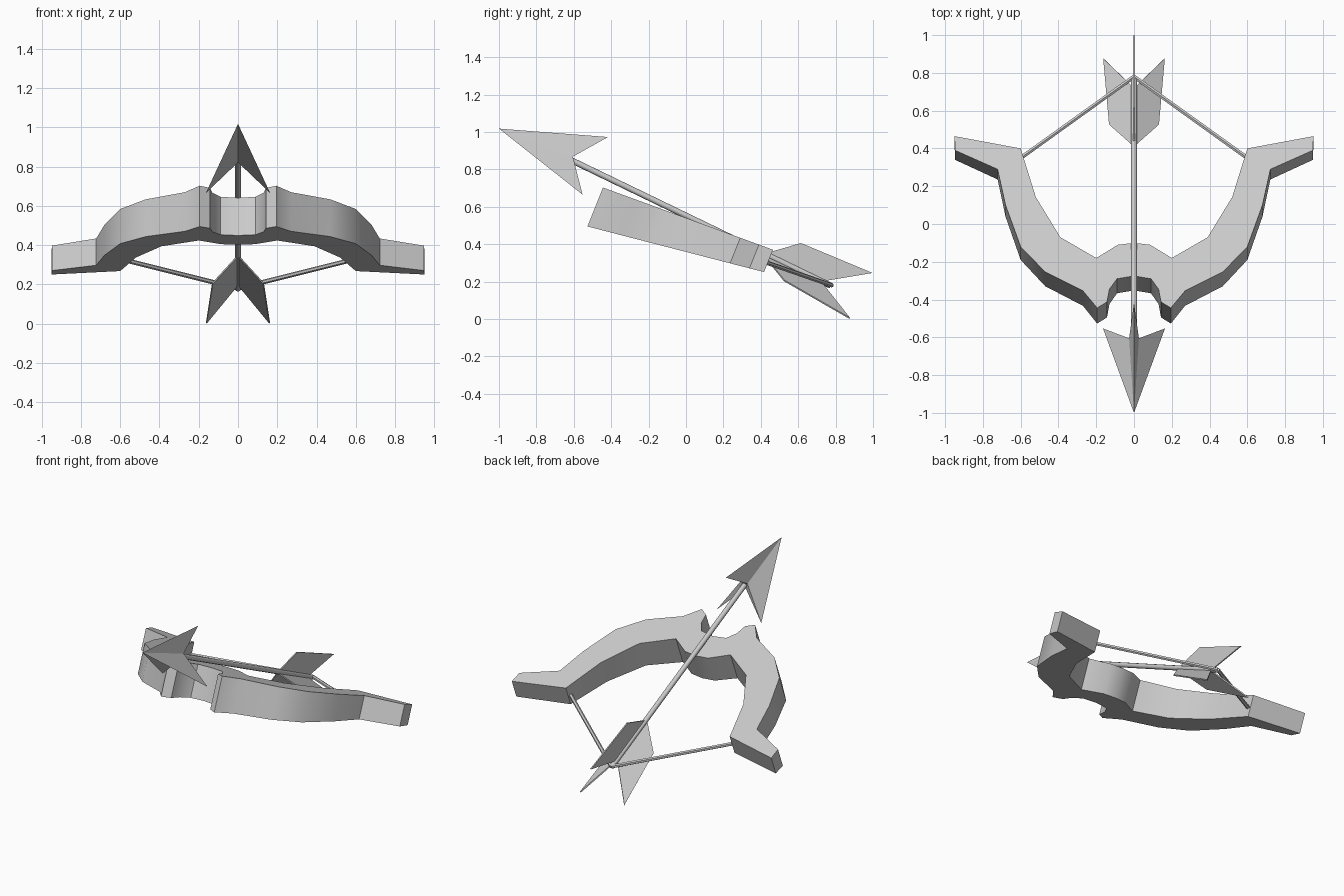
import bpy, bmesh, math
from mathutils import Vector

cube = bpy.data.objects.get("Cube")
if cube:
    bpy.data.objects.remove(cube, do_unlink=True)

grey = bpy.data.materials.new("light_grey")
grey.use_nodes = True
grey.diffuse_color = (0.6, 0.6, 0.6, 1)
grey.node_tree.nodes["Principled BSDF"].inputs["Base Color"].default_value = (0.6, 0.6, 0.6, 1)


def make_object(name, bm, smooth=None):
    bmesh.ops.recalc_face_normals(bm, faces=bm.faces)
    mesh = bpy.data.meshes.new(name)
    bm.to_mesh(mesh)
    bm.free()
    mesh.materials.append(grey)
    ob = bpy.data.objects.new(name, mesh)
    bpy.context.collection.objects.link(ob)
    if smooth:
        bpy.ops.object.select_all(action='DESELECT')
        ob.select_set(True)
        bpy.context.view_layer.objects.active = ob
        bpy.ops.object.shade_smooth_by_angle(angle=math.radians(smooth))
    return ob


def rod(name, a, b, radius, sides):
    """Straight rod between two points."""
    a, b = Vector(a), Vector(b)
    bm = bmesh.new()
    bmesh.ops.create_cone(bm, cap_ends=True, segments=sides, radius1=radius,
                          radius2=radius, depth=(b - a).length)
    turn = (b - a).to_track_quat('Z', 'Y').to_matrix().to_4x4()
    bm.transform(turn)
    bmesh.ops.translate(bm, verts=bm.verts, vec=(a + b) / 2)
    return make_object(name, bm, 50)


# Bow: half outline of the sloping top, mirrored, then thickened with a taper
half = [(0, -0.275), (0.09, -0.29), (0.13, -0.345), (0.143, -0.413), (0.195, -0.444),
        (0.27, -0.354), (0.47, -0.254), (0.6, -0.12), (0.68, 0.1), (0.722, 0.29),
        (0.947, 0.39), (0.95, 0.465), (0.6, 0.4), (0.52, 0.143), (0.39, -0.07),
        (0.2, -0.18), (0.085, -0.11), (0, -0.10)]
outline = half + [(-x, y) for x, y in reversed(half[1:-1])]
down = Vector((0, -0.37, -0.929))
bm = bmesh.new()
top, bottom = [], []
for x, y in outline:
    p = Vector((x, y, 0.703 - 0.366 * (y + 0.444)))
    thickness = 0.224 - 0.105 * (y + 0.444)
    top.append(bm.verts.new(p))
    bottom.append(bm.verts.new(p + down * thickness))
bm.faces.new(top)
bm.faces.new(bottom[::-1])
for i in range(len(top)):
    j = (i + 1) % len(top)
    bm.faces.new((top[i], bottom[i], bottom[j], top[j]))
make_object("bow", bm, 35)

# Bowstring, drawn back to the nock
for side, s in (("left", 1), ("right", -1)):
    rod("bowstring_" + side, (s * 0.62, 0.335, 0.335), (0, 0.78, 0.18), 0.012, 6)

# Arrow shaft
rod("arrow_shaft", (0, -0.64, 0.862), (0, 0.775, 0.178), 0.016, 8)

# Arrowhead: three barbs with notches between them, meeting at the point
bm = bmesh.new()
point = bm.verts.new((0, -1.0, 1.018))
ring = [bm.verts.new(p) for p in (
    (0, -0.417, 0.973), (0.026, -0.605, 0.868), (0.164, -0.553, 0.665),
    (0, -0.625, 0.822), (-0.164, -0.553, 0.665), (-0.026, -0.605, 0.868))]
for i in range(6):
    bm.faces.new((point, ring[i], ring[(i + 1) % 6]))
for i in (0, 2, 4):
    bm.faces.new((ring[i], ring[i - 1], ring[i + 1]))
bm.faces.new((ring[1], ring[3], ring[5]))
make_object("arrowhead", bm)

# Fletching: one upright vane and a mirrored lower pair
start, end = (0, 0.41, 0.347), (0, 0.72, 0.2)
vanes = {
    "vane_top": [(0, 0.615, 0.406), (0, 0.998, 0.246)],
    "vane_left": [(0.13, 0.525, 0.205), (0.161, 0.875, 0.004)],
    "vane_right": [(-0.13, 0.525, 0.205), (-0.161, 0.875, 0.004)],
}
for name, (shoulder, tip) in vanes.items():
    bm = bmesh.new()
    bm.faces.new([bm.verts.new(p) for p in (start, shoulder, tip, end)])
    ob = make_object(name, bm)
    solid = ob.modifiers.new("thickness", 'SOLIDIFY')
    solid.thickness = 0.008
    solid.offset = 0
